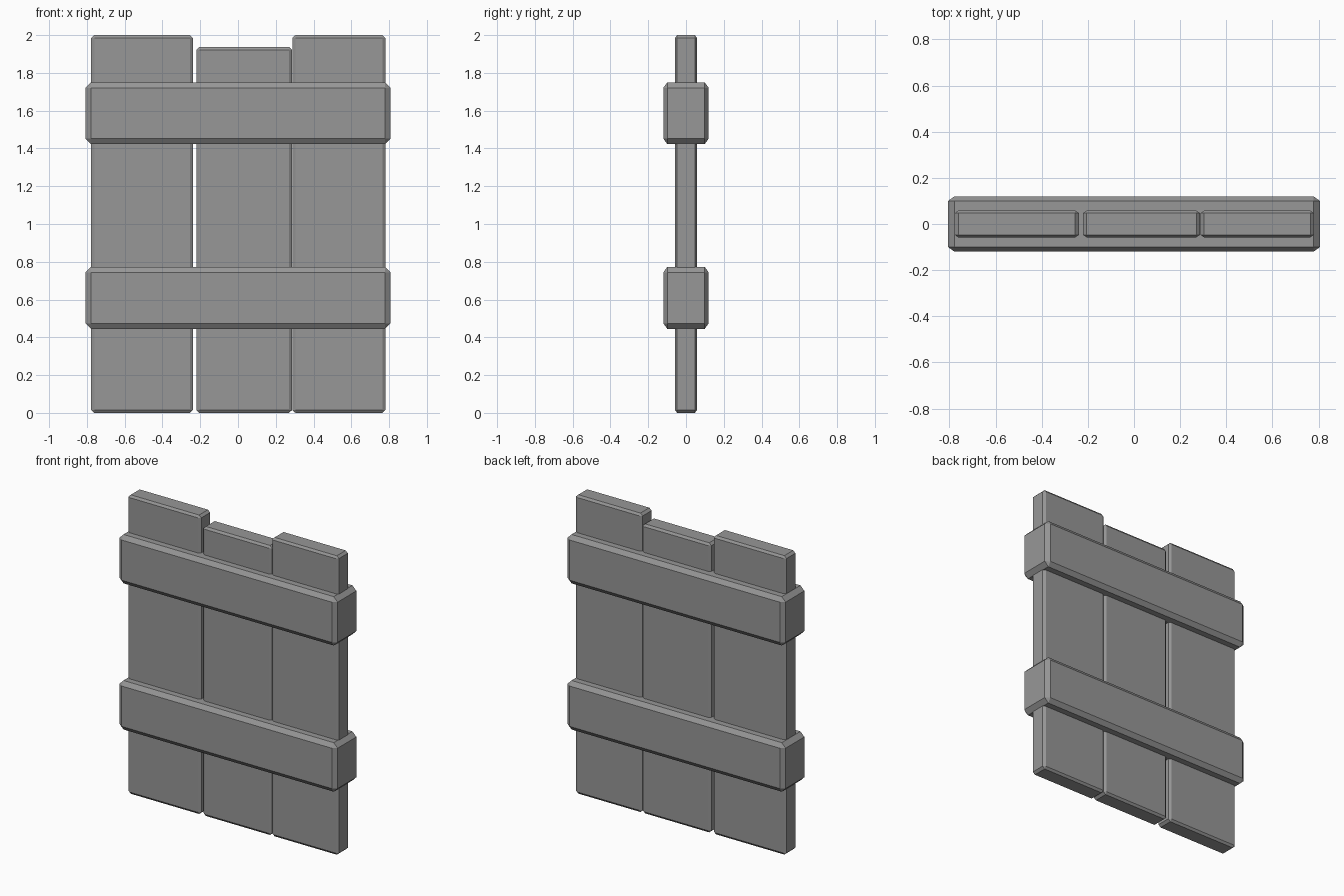
import bpy, bmesh
from mathutils import Vector

if "Cube" in bpy.data.objects:
    bpy.data.objects.remove(bpy.data.objects["Cube"], do_unlink=True)

# Single flat grey
grey = bpy.data.materials.new("plain grey")
grey.use_nodes = True
colour = (0.31, 0.31, 0.31, 1)
grey.diffuse_color = colour
grey.node_tree.nodes["Principled BSDF"].inputs["Base Color"].default_value = colour


def chamfered_board(name, low, high, chamfer):
    """Box between two corners, with its own chamfer width along each axis."""
    low, high = Vector(low), Vector(high)
    half = (high - low) / 2
    bm = bmesh.new()
    bmesh.ops.create_cube(bm, size=2)
    bmesh.ops.bevel(bm, geom=bm.edges[:], offset=0.2, segments=1,
                    profile=0.5, affect='EDGES')
    for v in bm.verts:
        for i in range(3):
            reach = half[i] if abs(v.co[i]) > 0.95 else half[i] - chamfer[i]
            v.co[i] = reach if v.co[i] > 0 else -reach
    bmesh.ops.recalc_face_normals(bm, faces=bm.faces[:])
    mesh = bpy.data.meshes.new(name)
    bm.to_mesh(mesh)
    bm.free()
    mesh.materials.append(grey)
    board = bpy.data.objects.new(name, mesh)
    board.location = (low + high) / 2
    bpy.context.collection.objects.link(board)


# Upright planks
for name, x0, x1, top in (("right_plank", -0.777, -0.239, 2),
                          ("middle_plank", -0.221, 0.286, 1.937),
                          ("left_plank", 0.288, 0.78, 2)):
    chamfered_board(name, (x0, -0.058, 0), (x1, 0.058, top), (0.016, 0.011, 0.015))

# Cross bars wrapping the planks front and back
for name, z0, z1 in (("lower_bar", 0.445, 0.773), ("upper_bar", 1.423, 1.75)):
    chamfered_board(name, (-0.807, -0.12, z0), (0.807, 0.12, z1), (0.029, 0.021, 0.029))
